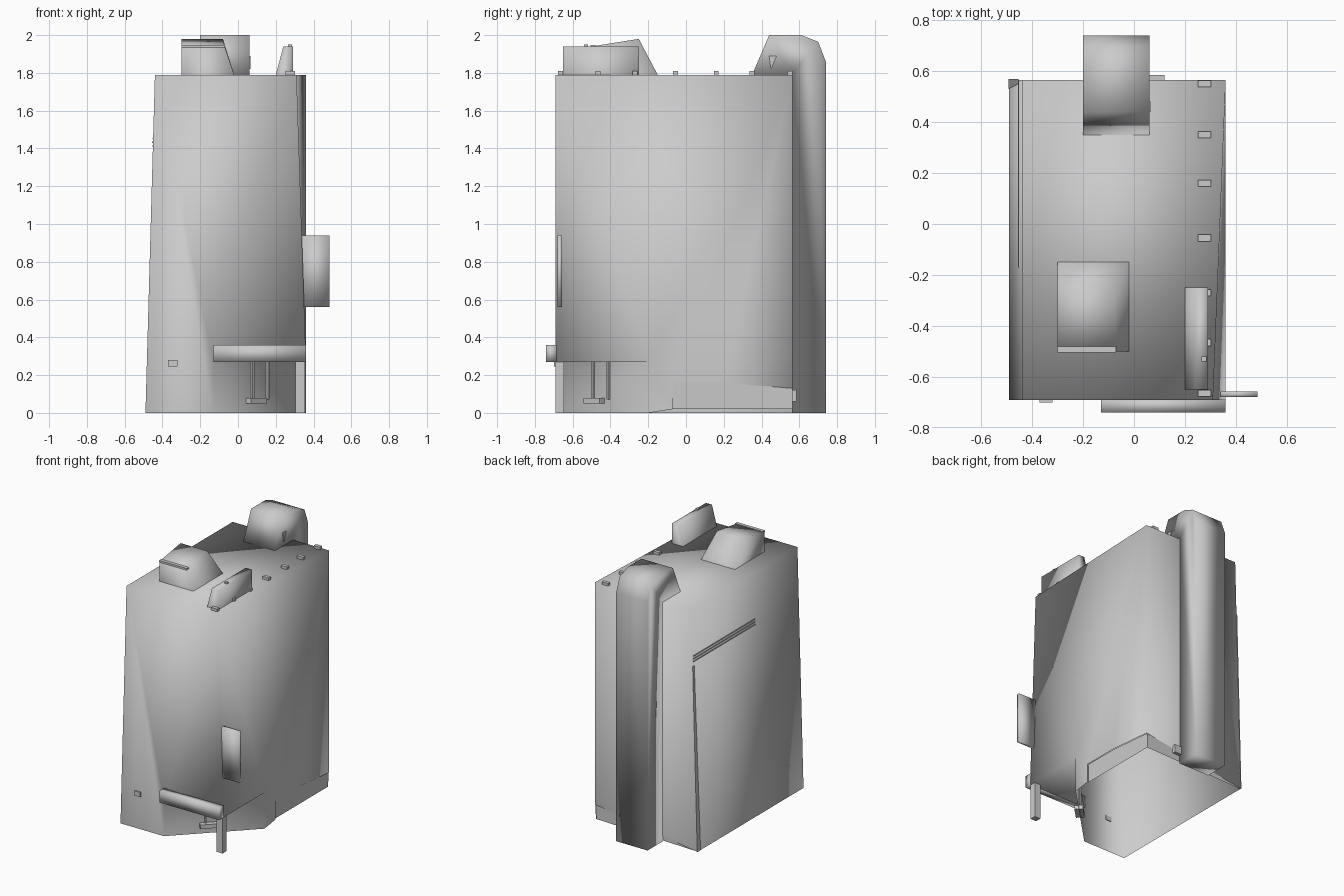
import bpy, bmesh, math
from mathutils import Matrix

if "Cube" in bpy.data.objects:
    bpy.data.objects.remove(bpy.data.objects["Cube"])


def finish(name, bm, smooth=True):
    bmesh.ops.recalc_face_normals(bm, faces=bm.faces[:])
    me = bpy.data.meshes.new(name)
    bm.to_mesh(me)
    bm.free()
    for p in me.polygons:
        p.use_smooth = smooth
    ob = bpy.data.objects.new(name, me)
    bpy.context.collection.objects.link(ob)
    return ob


def shell(name, points, faces, smooth=True):
    """Mesh from named points and faces written as strings of point names."""
    bm = bmesh.new()
    v = {k: bm.verts.new(p) for k, p in points.items()}
    for f in faces:
        bm.faces.new([v[k] for k in f])
    return finish(name, bm, smooth)


def box(name, x, y, z, smooth=False):
    bm = bmesh.new()
    bmesh.ops.create_cube(bm, size=1)
    for v in bm.verts:
        v.co = [r[0] + (c + .5) * (r[1] - r[0]) for c, r in zip(v.co, (x, y, z))]
    return finish(name, bm, smooth)


def turned_box(name, centre, size):
    """Box aligned with the diagonal entrance wall."""
    bm = bmesh.new()
    m = Matrix.Translation(centre) @ Matrix.Rotation(math.radians(45), 4, 'Z') @ Matrix.Diagonal((*size, 1))
    bmesh.ops.create_cube(bm, size=1, matrix=m)
    return finish(name, bm, False)


def prism_x(name, profile, x0, x1, smooth=True):
    """(y, z) profile extruded along x."""
    bm = bmesh.new()
    a = [bm.verts.new((x0, *p)) for p in profile]
    b = [bm.verts.new((x1, *p)) for p in profile]
    bm.faces.new(a)
    bm.faces.new(b[::-1])
    n = len(a)
    for i in range(n):
        bm.faces.new((a[i], b[i], b[(i + 1) % n], a[(i + 1) % n]))
    return finish(name, bm, smooth)


# Hollow building shell, open underneath, with the entrance corner cut away
F, B, T = -.69, .565, 1.79
shell("building_body", {
    'a': (-.49, F, 0), 'b': (-.13, F, 0), 'c': (-.13, F, .27), 'd': (.36, F, .27),
    'e': (.31, F, T), 'f': (-.44, F, T),
    'g': (.36, -.2, .27), 'h': (.36, -.2, 0),
    'i': (.36, -.07, .02), 'j': (.36, -.07, .16), 'k': (.36, .2, .16), 'l': (.36, B, .13),
    'm': (.36, B, T), 'n': (-.44, B, T), 'o': (-.49, B, 0)},
    ["abcdef",        # front
     "bhgc",          # diagonal entrance wall
     "cgd",           # soffit
     "edg", "egm", "ghij", "gjklm",   # right
     "efnm",          # roof
     "afno",          # left
     "oln", "lmn"])   # back

# Inset panel low on the right side
shell("right_base", {'a': (.35, -.07, .02), 'b': (.35, B, .02), 'c': (.355, B, .13),
                     'd': (.355, .2, .16), 'e': (.355, -.07, .16)}, ["abcde"])
shell("back_base", {'a': (.35, .56, .02), 'b': (-.48, .56, 0), 'c': (-.48, .56, .1),
                    'd': (.355, .56, .13)}, ["abcd"])

# Entrance: canopy, corner post, door frame and step
box("canopy", (-.13, .36), (-.74, -.685), (.27, .36), True)
box("corner_post", (.305, .355), (-.69, -.645), (0, .275))
for x in (.075, .155):
    turned_box("door_jamb", (x, x - .565, .17), (.012, .02, .2))
turned_box("door_step", (.09, -.48, .065), (.12, .06, .03))

# Duct rising up the back and bending onto the roof
prism_x("duct", [(.35, T), (.44, 2), (.61, 2), (.70, 1.965), (.74, 1.86), (.74, 0), (.56, 0), (.56, T)], -.20, .06)
prism_x("duct_hook", [(.44, 1.89), (.48, 1.89), (.45, 1.82)], .055, .065, False)

# Roof hood with sloping back and right sides
shell("roof_hood", {
    'a': (-.30, -.5, T), 'b': (-.02, -.5, T), 'c': (-.02, -.15, T), 'd': (-.30, -.15, T),
    'e': (-.30, -.5, 1.94), 'f': (-.07, -.5, 1.94), 'g': (-.08, -.25, 1.98), 'h': (-.30, -.25, 1.98)},
    ["abfe", "bcgf", "cdhg", "daeh", "efgh"])
box("hood_lip", (-.30, -.07), (-.505, -.48), (1.935, 1.948))

# Roof fin with a slanted left face
shell("roof_fin", {
    'a': (.20, -.65, T), 'b': (.29, -.65, T), 'c': (.29, -.25, T), 'd': (.20, -.25, T),
    'e': (.24, -.65, 1.94), 'f': (.29, -.65, 1.94), 'g': (.29, -.25, 1.94), 'h': (.24, -.25, 1.94)},
    ["abfe", "bcgf", "cdhg", "daeh", "efgh"])
box("fin_knob", (.265, .285), (-.54, -.52), (1.93, 1.95))

# Row of lamps along the roof edge
for y in (.55, .35, .16, -.055, -.27, -.465, -.665):
    box("roof_lamp", (.252, .302), (y - .013, y + .013), (T - .005, 1.81))

# Hanging sign and wall boxes
box("hanging_sign", (.34, .485), (-.68, -.657), (.56, .94), True)
box("front_box", (-.37, -.32), (-.70, -.685), (.245, .28))
box("back_box", (.06, .12), (.56, .585), (.06, .12))

# Trim on the left side
for i in range(3):
    z = 1.41 + .02 * i
    x = -.49 + .05 * z / T
    box("side_strip", (x - .004, x + .01), (-.17, .56), (z, z + .006))
shell("corner_strip", {'a': (-.492, .53, 0), 'b': (-.492, .57, 0), 'c': (-.454, .57, 1.38), 'd': (-.454, .55, 1.38)},
      ["abcd"])
